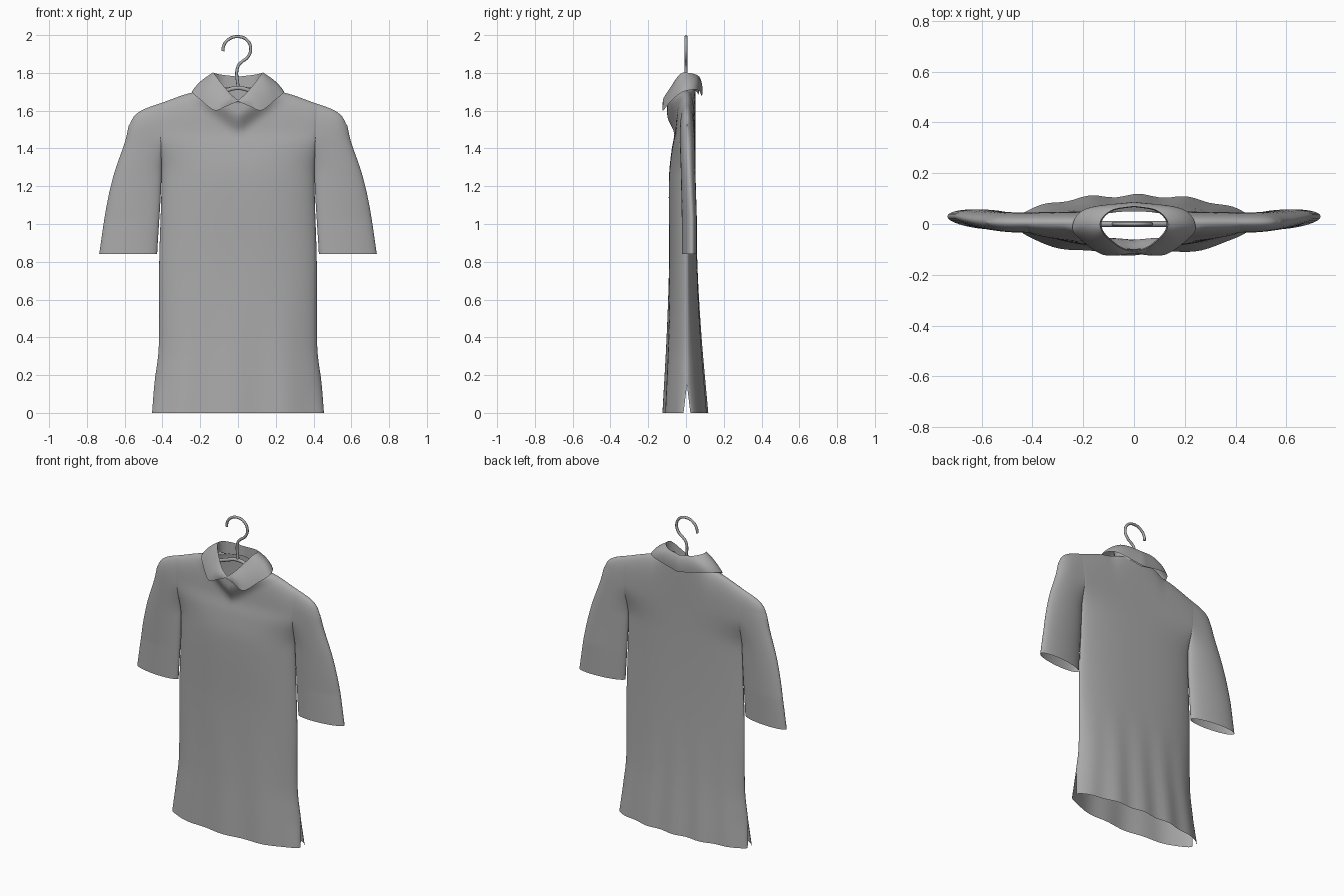
import bpy, bmesh, math
from mathutils import Vector

cube = bpy.data.objects.get("Cube")
if cube:
    bpy.data.objects.remove(cube, do_unlink=True)

grey = bpy.data.materials.new("plain_grey")
grey.use_nodes = True
colour = (0.4, 0.4, 0.4, 1)
grey.diffuse_color = colour
grey.node_tree.nodes["Principled BSDF"].inputs["Base Color"].default_value = colour


def lerp(a, b, t):
    return a + (b - a) * t


def smooth(t):
    t = min(1, max(0, t))
    return t * t * (3 - 2 * t)


def spline(keys, x):
    """Smooth curve through (position, value) pairs."""
    last = len(keys) - 1
    x = min(keys[-1][0], max(keys[0][0], x))
    i = 0
    while i < last - 1 and x > keys[i + 1][0]:
        i += 1

    def slope(j):
        a, b = keys[max(0, j - 1)], keys[min(last, j + 1)]
        return (b[1] - a[1]) / (b[0] - a[0])

    (k0, v0), (k1, v1) = keys[i], keys[i + 1]
    d = k1 - k0
    t = (x - k0) / d
    return (lerp(v0, v1, t * t * (3 - 2 * t))
            + d * slope(i) * t * (1 - t) ** 2 - d * slope(i + 1) * t * t * (1 - t))


def add_patch(bm, rows):
    grid = [[bm.verts.new(p) for p in row] for row in rows]
    for a, b in zip(grid, grid[1:]):
        for j in range(len(a) - 1):
            bm.faces.new((a[j], a[j + 1], b[j + 1], b[j]))


def finish(bm, name):
    bmesh.ops.remove_doubles(bm, verts=bm.verts, dist=0.0002)
    bmesh.ops.recalc_face_normals(bm, faces=bm.faces)
    mesh = bpy.data.meshes.new(name)
    bm.to_mesh(mesh)
    bm.free()
    obj = bpy.data.objects.new(name, mesh)
    bpy.context.collection.objects.link(obj)
    mesh.materials.append(grey)
    bpy.ops.object.select_all(action='DESELECT')
    obj.select_set(True)
    bpy.context.view_layer.objects.active = obj
    bpy.ops.object.shade_smooth_by_angle(angle=math.radians(60))
    return obj


# Shirt outline and depth, by height (shoulder line by distance from the middle)
ARMPIT, CUFF, MID = 1.26, 0.84, 0.005
WIDTH = [(0, .455), (.16, .442), (.34, .42), (.8, .417), (1.26, .405), (1.7, .42)]
SLEEVE = [(.84, .735), (1.1, .695), (1.27, .655), (1.44, .597), (1.53, .577)]
SHOULDER = [(0, 1.73), (.24, 1.695), (.4, 1.64), (.5, 1.605), (.55, 1.57), (.577, 1.52)]
FRONT = [(0, -.118), (.4, -.1), (.8, -.09), (1.25, -.09), (1.4, -.075), (1.5, -.057), (1.7, -.055)]
BACK = [(0, .112), (.4, .08), (.8, .06), (1.25, .05), (1.7, .05)]


def close_top(y, x, v):
    """Round the cloth over the shoulder, leaving the neck open."""
    rounded = math.sqrt(max(0, 1 - v ** 6))
    opening = math.sqrt(max(0, 1 - (x / .18) ** 2))
    return MID + (y - MID) * lerp(rounded, 1, opening)


def torso_point(s, v, upper, side):
    a = abs(s)
    if upper:
        top = spline(SHOULDER, a * .41)
        if side < 0:
            top = lerp(1.645, top, min(1, a * .41 / .18) ** 1.2)
        z = lerp(ARMPIT, top, v)
    else:
        z = ARMPIT * v
    x = a * spline(WIDTH, z)
    edge = MID + side * .04 * smooth((z - ARMPIT) / .2)
    full = (1 - a ** 2.5) ** .6
    y = spline(FRONT if side < 0 else BACK, z)
    fold = .007 * max(0, 1 - z / .7)
    y += fold * math.sin(s * (10 if side < 0 else 15) + side)
    y = lerp(edge, y, full)
    # open side slit
    y += side * .018 * max(0, 1 - z / .15) * a ** 8
    # raised cloth below the collar
    if side < 0:
        y -= .045 * smooth((z - 1.46 - .75 * x) / .12)
    if upper:
        y = close_top(y, x, v)
    return (math.copysign(x, s), y, z)


def sleeve_point(t, v, upper, side, mirror):
    if upper:
        z = lerp(ARMPIT, spline(SHOULDER, .41 + t * .167), v)
    else:
        z = lerp(CUFF, ARMPIT, v)
    inner = spline(WIDTH, z) + .012 * max(0, ARMPIT - z) / (ARMPIT - CUFF)
    x = lerp(inner, spline(SLEEVE, z), t)
    tube = .038 * math.sqrt(max(0, 1 - (2 * t - 1) ** 2))
    cap = .04 * math.sqrt(max(0, 1 - t ** 4))
    half = lerp(tube, cap, smooth((z - ARMPIT) / .2))
    drift = .025 * t * min(1, max(0, (1.53 - z) / .5))
    y = MID + side * half
    if upper:
        y = close_top(y, x, v)
    return (mirror * x, y + drift, z)


shirt = bmesh.new()
across = [math.sin(math.pi / 2 * (i / 20 - 1)) for i in range(41)]
along = [(1 - math.cos(math.pi * i / 16)) / 2 for i in range(17)]
rise = [i / 32 for i in range(33)]
crown = [1 - (1 - i / 24) ** 2 for i in range(25)]
for side in (-1, 1):
    for upper, steps in ((False, rise), (True, crown)):
        add_patch(shirt, [[torso_point(s, v, upper, side) for s in across] for v in steps])
        for mirror in (-1, 1):
            add_patch(shirt, [[sleeve_point(t, v, upper, side, mirror) for t in along]
                              for v in steps])
finish(shirt, "shirt_body")

# Folded collar: inner band, fold line, rolled middle and flap edge
FOLD = [(0, -.108, 1.655), (.04, -.1, 1.69), (.08, -.075, 1.735), (.125, -.03, 1.795),
        (.13, .015, 1.80), (.085, .055, 1.79), (0, .07, 1.78)]
FLAP = [(0, -.116, 1.65), (.065, -.122, 1.622), (.125, -.12, 1.602), (.195, -.075, 1.655),
        (.243, -.015, 1.70), (.19, .06, 1.71), (0, .085, 1.675)]


def path_point(points, u):
    return Vector([spline([(i, p[k]) for i, p in enumerate(points)], u) for k in range(3)])


collar = bmesh.new()
for mirror in (-1, 1):
    rows = []
    for i in range(49):
        u = i / 8
        fold, flap = path_point(FOLD, u), path_point(FLAP, u)
        band = Vector((fold.x * .96, fold.y * .96, fold.z - lerp(.02, .1, u / 6)))
        out = Vector((fold.x, fold.y, .08)).normalized() * .012 * smooth(u)
        row = [band]
        for j in range(9):
            t = j / 8
            row.append(fold.lerp(flap, t) + out * 4 * t * (1 - t))
        rows.append([(mirror * p.x, p.y, p.z) for p in row])
    add_patch(collar, rows)
finish(collar, "collar")


# Hanger
def wire(name, points, radius):
    data = bpy.data.curves.new(name, 'CURVE')
    data.dimensions = '3D'
    data.bevel_depth = radius
    data.bevel_resolution = 3
    data.use_fill_caps = True
    line = data.splines.new('BEZIER')
    line.bezier_points.add(len(points) - 1)
    for knot, (x, z) in zip(line.bezier_points, points):
        knot.co = (x, 0, z)
        knot.handle_left_type = knot.handle_right_type = 'AUTO'
    data.materials.append(grey)
    obj = bpy.data.objects.new(name, data)
    bpy.context.collection.objects.link(obj)


wire("hanger_hook", [(0, 1.72), (0, 1.835), (.02, 1.858), (.05, 1.882), (.067, 1.925),
                     (.048, 1.973), (-.005, 1.992), (-.055, 1.973), (-.077, 1.94), (-.08, 1.915)], .008)
wire("hanger_arms", [(-.48, 1.53), (-.25, 1.63), (-.08, 1.70), (0, 1.72),
                     (.08, 1.70), (.25, 1.63), (.48, 1.53)], .011)
